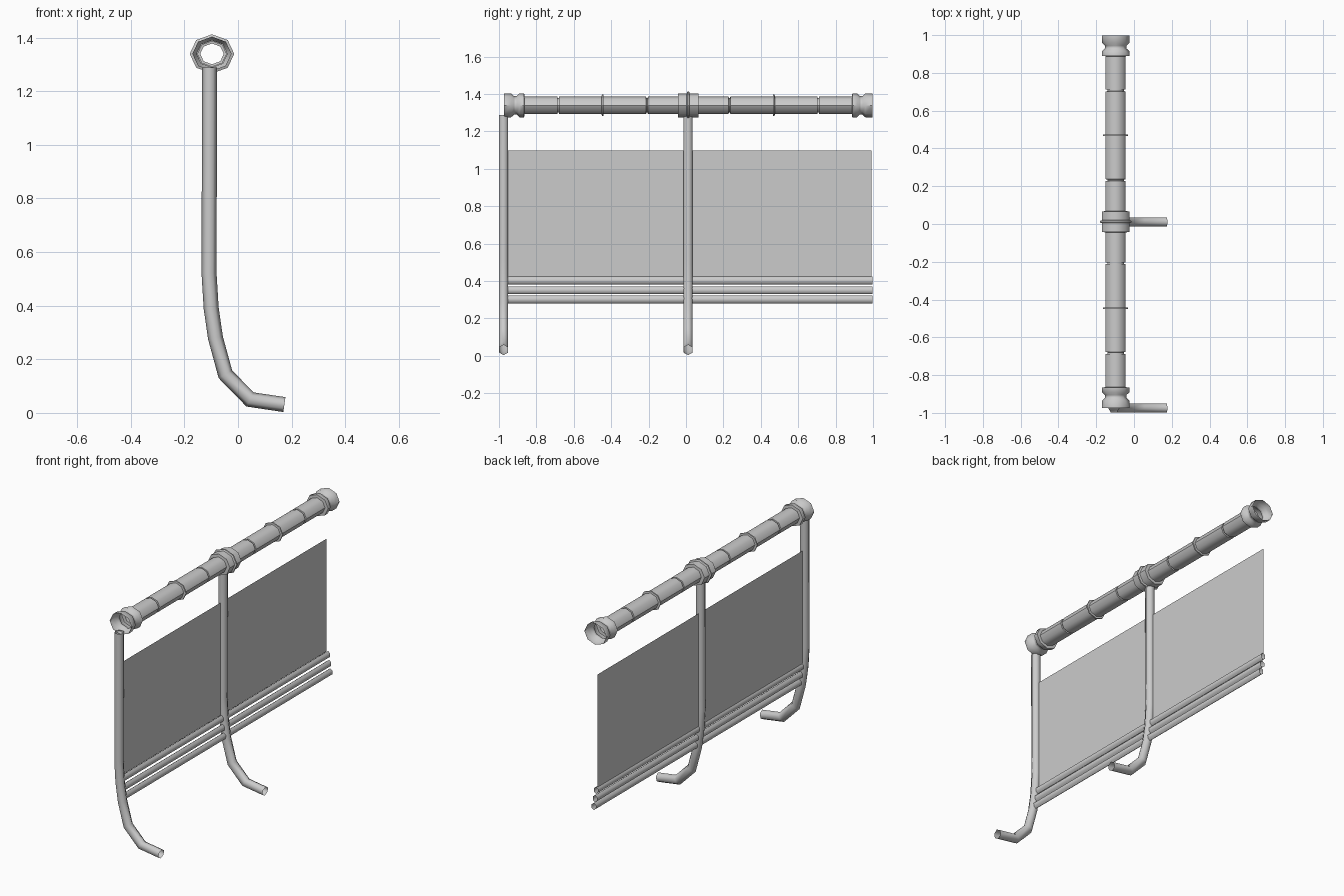
import bpy, bmesh, math
from mathutils import Vector

if "Cube" in bpy.data.objects:
    bpy.data.objects.remove(bpy.data.objects["Cube"])

Y0 = 0.012           # lengthwise middle of the rail


def skin(name, rings, angle=65):
    """Open tube skinned over a list of equal-sized vertex rings."""
    bm = bmesh.new()
    rows = [[bm.verts.new(p) for p in ring] for ring in rings]
    n = len(rows[0])
    for a, b in zip(rows, rows[1:]):
        for i in range(n):
            j = (i + 1) % n
            bm.faces.new((a[i], a[j], b[j], b[i]))
    bmesh.ops.recalc_face_normals(bm, faces=bm.faces[:])
    me = bpy.data.meshes.new(name)
    bm.to_mesh(me)
    bm.free()
    ob = bpy.data.objects.new(name, me)
    bpy.context.collection.objects.link(ob)
    bpy.ops.object.select_all(action='DESELECT')
    bpy.context.view_layer.objects.active = ob
    ob.select_set(True)
    bpy.ops.object.shade_smooth_by_angle(angle=math.radians(angle))
    return ob


def y_ring(cx, y, cz, rx, rz, n, turn=0.0):
    """Polygon ring in the xz plane."""
    return [Vector((cx + rx * math.cos(turn + 2 * math.pi * i / n), y,
                    cz + rz * math.sin(turn + 2 * math.pi * i / n))) for i in range(n)]


# handrail: octagonal lathe, half profile (distance from middle, radius) mirrored
half = [(0.0, 0.083), (0.004, 0.083), (0.008, 0.073), (0.055, 0.073), (0.056, 0.053),
        (0.216, 0.053), (0.217, 0.044), (0.224, 0.044), (0.225, 0.053),
        (0.453, 0.053), (0.454, 0.066), (0.462, 0.066), (0.463, 0.053),
        (0.690, 0.053), (0.691, 0.044), (0.699, 0.044), (0.700, 0.053),
        (0.876, 0.053), (0.877, 0.073), (0.903, 0.073), (0.917, 0.057),
        (0.932, 0.057), (0.947, 0.073), (0.986, 0.073)]
profile = [(-d, r) for d, r in reversed(half[1:])] + half
skin("handrail", [y_ring(-0.097, Y0 + d, 1.339, r, r * 0.88, 8) for d, r in profile], 50)

# curved posts: hexagonal tube swept along a bent path (x, z)
path = [(-0.106, 1.288), (-0.108, 0.52), (-0.10, 0.39), (-0.084, 0.28),
        (-0.047, 0.144), (0.045, 0.05), (0.173, 0.031)]


def post(name, y, r=0.028):
    pts = [Vector((x, y, z)) for x, z in path]
    rings = []
    for i, p in enumerate(pts):
        d_in = (p - pts[max(i - 1, 0)]).normalized() if i else (pts[1] - p).normalized()
        d_out = (pts[i + 1] - p).normalized() if i < len(pts) - 1 else d_in
        t = (d_in + d_out).normalized()
        side = Vector((-t.z, 0, t.x)) / max(t.dot(d_in), 0.5)   # mitred corner
        rings.append([p + side * r * math.cos(k * math.pi / 3)
                      + Vector((0, r * math.sin(k * math.pi / 3), 0)) for k in range(6)])
    skin(name, rings)


post("end_post", -0.975)
post("middle_post", 0.011)

# thin panel between the posts
bm = bmesh.new()
bm.faces.new([bm.verts.new((-0.107, y, z)) for y, z in
              ((-0.952, 0.42), (0.993, 0.42), (0.993, 1.097), (-0.952, 1.097))])
me = bpy.data.meshes.new("panel")
bm.to_mesh(me)
bm.free()
bpy.context.collection.objects.link(bpy.data.objects.new("panel", me))

# lower rails following the bend of the posts
for i, (x, z) in enumerate([(-0.101, 0.402), (-0.094, 0.350), (-0.086, 0.301)]):
    skin(f"lower_rail_{i + 1}",
         [y_ring(x, y, z, 0.016, 0.021, 6, math.pi / 2) for y in (-0.955, 0.998)])
